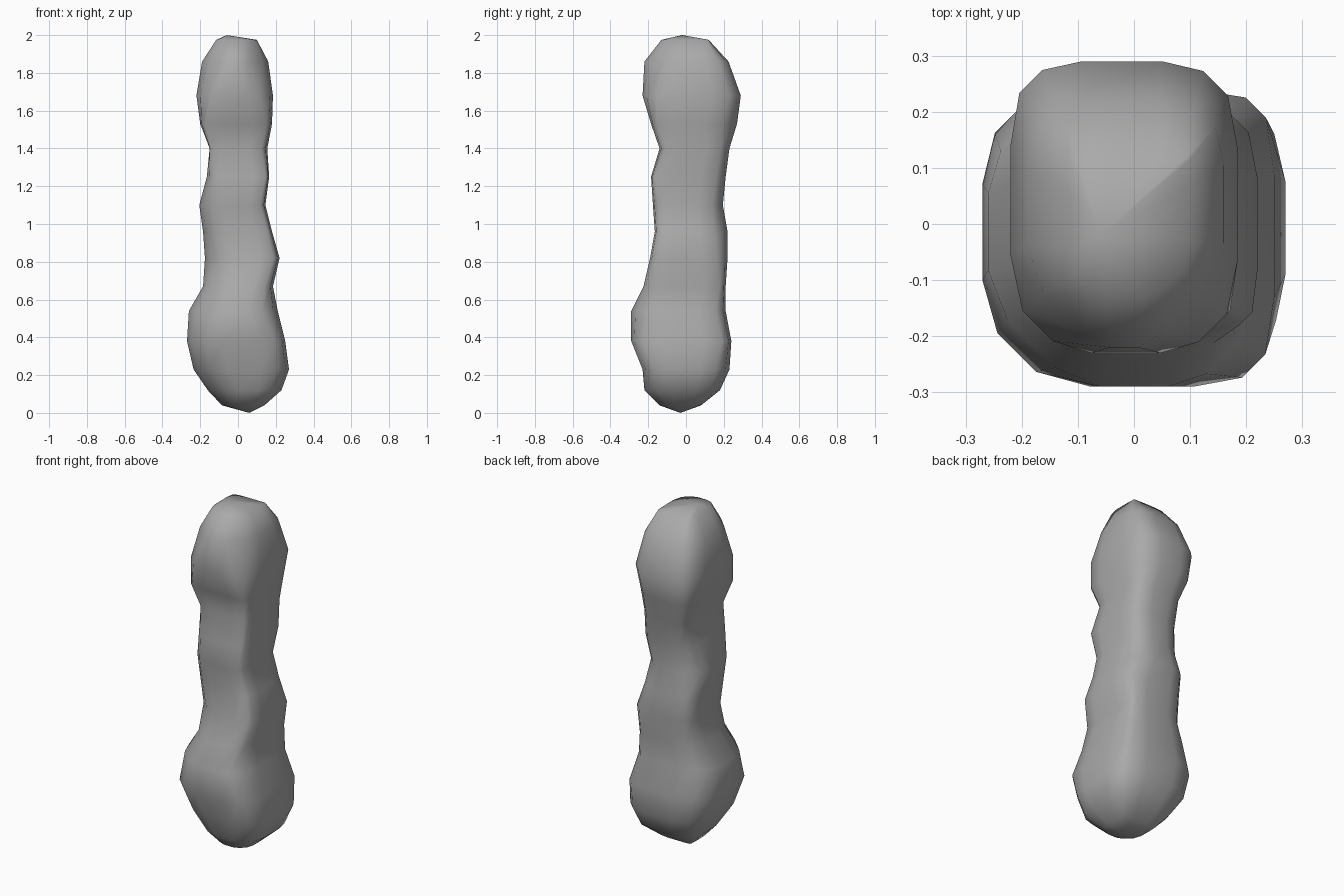
import bpy, bmesh, math

cube = bpy.data.objects.get("Cube")
if cube:
    bpy.data.objects.remove(cube, do_unlink=True)

# One plain grey material
grey = bpy.data.materials.new("plain grey")
grey.use_nodes = True
colour = (0.4, 0.4, 0.4, 1)
grey.diffuse_color = colour
grey.node_tree.nodes["Principled BSDF"].inputs["Base Color"].default_value = colour

# Cross-sections: height, then the reach in hundredths of a unit
# going round by eighths of a turn, starting at +x
SECTIONS = [
    (0.04, 14, 13, 8, 11, 8.5, 11, 14, 16),
    (0.12, 23, 24, 18, 19, 16, 18, 22, 26),
    (0.23, 27, 29, 23, 26, 23.5, 25, 23, 30),
    (0.38, 25, 30, 24, 29, 27, 31, 29, 33),
    (0.54, 21, 25, 21, 26, 26, 28, 29, 28),
    (0.67, 18.5, 25, 21, 23, 18.5, 21, 22.5, 25),
    (0.82, 22, 26, 22, 24, 17.5, 18, 19, 26),
    (0.96, 18, 22, 22, 25, 18.5, 19.5, 16.5, 22),
    (1.1, 14.5, 19, 19.5, 21.5, 20.5, 21, 17.5, 20),
    (1.25, 16.5, 22, 21, 21.5, 16.5, 21, 18.5, 23),
    (1.4, 15.5, 23, 23, 24, 15, 20, 14, 18),
    (1.53, 18, 25, 27, 29, 20, 25, 18.5, 23),
    (1.68, 18.5, 28, 29, 31, 22, 25, 23, 23),
    (1.86, 16, 22.5, 22.5, 24, 19, 20, 22, 17.5),
    (1.975, 10, 15, 12, 15, 11.5, 14, 13, 12),
]
SIDES = 8
STEP = math.tau / SIDES


def outline(reach):
    """Rounded polygon that touches a line at each given reach."""
    corners = []
    for i in range(SIDES):
        a, b = reach[i], reach[(i + 1) % SIDES]
        # where two neighbouring tangent lines cross
        along = (b - a * math.cos(STEP)) / math.sin(STEP)
        c, s = math.cos(i * STEP), math.sin(i * STEP)
        corners.append((a * c - along * s, a * s + along * c))
    points = []
    for i, (x, y) in enumerate(corners):
        px, py = corners[i - 1]
        for t in (0.22, 0.78):
            points.append((px + (x - px) * t, py + (y - py) * t))
    return points


# Lumpy shaft: a skin over the stacked cross-sections
bm = bmesh.new()
rings = []
for z, *reach in SECTIONS:
    rings.append([bm.verts.new((x / 100, y / 100, z)) for x, y in outline(reach)])

count = SIDES * 2
for low, high in zip(rings, rings[1:]):
    for i in range(count):
        j = (i + 1) % count
        bm.faces.new((low[i], low[j], high[j], high[i]))

# Rounded closing tips
for ring, tip in ((rings[0], (0.06, -0.03, 0)), (rings[-1], (-0.06, -0.02, 2))):
    pole = bm.verts.new(tip)
    for i in range(count):
        bm.faces.new((ring[i], ring[(i + 1) % count], pole))

bmesh.ops.recalc_face_normals(bm, faces=bm.faces)
mesh = bpy.data.meshes.new("lumpy_shaft")
bm.to_mesh(mesh)
bm.free()
mesh.materials.append(grey)
shaft = bpy.data.objects.new("lumpy_shaft", mesh)
bpy.context.collection.objects.link(shaft)

# Smooth shading over the whole skin
for face in mesh.polygons:
    face.use_smooth = True
